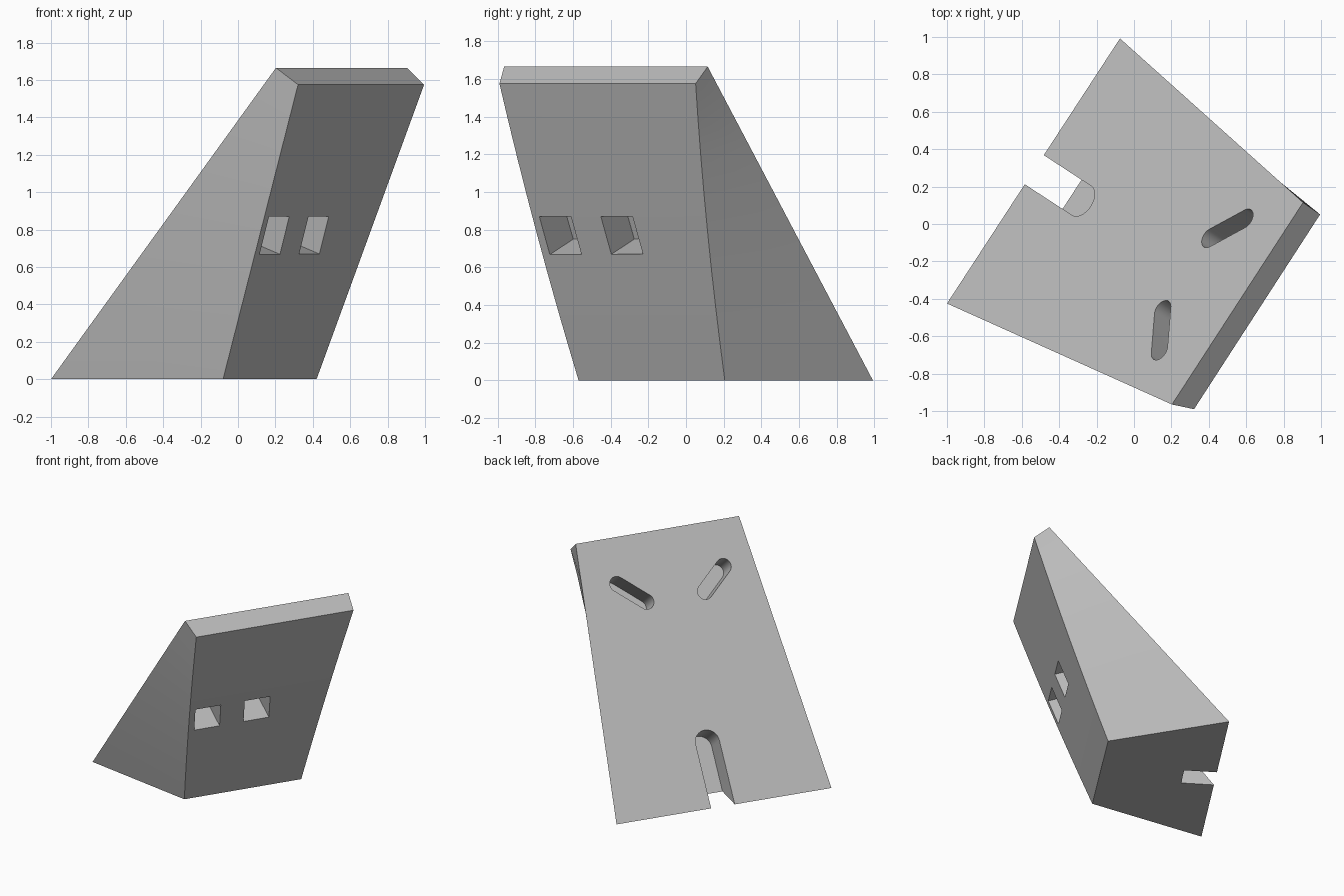
import bpy, bmesh, math
from mathutils import Vector

cube = bpy.data.objects.get("Cube")
if cube:
    bpy.data.objects.remove(cube, do_unlink=True)

grey = bpy.data.materials.new("plain grey")
grey.use_nodes = True
colour = (0.5, 0.5, 0.5, 1)
grey.diffuse_color = colour
grey.node_tree.nodes["Principled BSDF"].inputs["Base Color"].default_value = colour


def loft(name, loops):
    """Solid skinned through matching closed loops of points."""
    bm = bmesh.new()
    rings = [[bm.verts.new(p) for p in loop] for loop in loops]
    for a, b in zip(rings, rings[1:]):
        for i in range(len(a)):
            j = (i + 1) % len(a)
            bm.faces.new((a[i], a[j], b[j], b[i]))
    bm.faces.new(rings[0])
    bm.faces.new(rings[-1])
    bmesh.ops.recalc_face_normals(bm, faces=bm.faces)
    mesh = bpy.data.meshes.new(name)
    bm.to_mesh(mesh)
    bm.free()
    mesh.materials.append(grey)
    obj = bpy.data.objects.new(name, mesh)
    bpy.context.collection.objects.link(obj)
    return obj


# Leaning wedge: base corners and top corners, with slightly bowed front edges
base = [Vector(p) for p in ((-1, -.425, 0), (-.075, .992, 0), (.42, .206, 0), (-.08, -.57, 0))]
top = [Vector(p) for p in ((.203, -.965, 1.665), (.904, .115, 1.665), (.995, .051, 1.575), (.321, -.99, 1.575))]
rows = 8
loops = []
for r in range(rows + 1):
    t = r / rows
    ring = [a.lerp(b, t) for a, b in zip(base, top)]
    for p in ring[2:]:
        p.y -= 0.056 * t * (1 - t)
    loops.append(ring)
body = loft("wedge_body", loops)

# Axes of the sloping back face
origin = (base[0] + base[1]) / 2
across = (base[1] - base[0]).normalized()
uphill = (top[0] + top[1]) / 2 - origin
uphill = (uphill - across * uphill.dot(across)).normalized()
normal = across.cross(uphill)
if normal.z < 0:
    normal = -normal


def slot(name, start, end, radius, depth):
    """Round-ended cutter sunk square into the slope."""
    a, b = Vector(start), Vector(end)
    heading = math.atan2(b.y - a.y, b.x - a.x)
    outline = []
    for centre, turn in ((b, -math.pi / 2), (a, math.pi / 2)):
        for k in range(17):
            ang = heading + turn + math.pi * k / 16
            outline.append(centre + radius * Vector((math.cos(ang), math.sin(ang))))
    return loft(name, [[origin + across * p.x + uphill * p.y + normal * d for p in outline]
                       for d in (0.1, -depth)])


cutters = [slot("notch_cutter", (.008, -.5), (.008, .49), .093, .19)]
for name, u, side in (("left_slot_cutter", .31, 1), ("right_slot_cutter", -.34, -1)):
    cutters.append(slot(name, (u - side * .094, 1.6), (u + side * .094, 1.765), .058, .19))

# Square pockets in the front, sunk square to the leaning face
front_low, front_high = (base[2] + base[3]) / 2, (top[2] + top[3]) / 2
lean = (front_high - front_low).normalized()
inward = lean.cross(across).normalized()
if inward.x > 0:
    inward = -inward
rise = Vector((.26, -.285, 1))
for name, centre in (("middle_pocket_cutter", (.406, -.34, .77)), ("side_pocket_cutter", (.191, -.664, .77))):
    outline = [Vector(centre) + across * i * .1 + rise * j * .1
               for i, j in ((-1, -1), (1, -1), (1, 1), (-1, 1))]
    cutters.append(loft(name, [[p + inward * d for p in outline] for d in (-.1, .235)]))

# Cut the recesses and tidy up
bpy.ops.object.select_all(action="DESELECT")
body.select_set(True)
bpy.context.view_layer.objects.active = body
for cutter in cutters:
    cutter.hide_render = True
    mod = body.modifiers.new(cutter.name, "BOOLEAN")
    mod.operation = "DIFFERENCE"
    mod.solver = "EXACT"
    mod.object = cutter
    bpy.ops.object.modifier_apply(modifier=mod.name)
    bpy.data.objects.remove(cutter, do_unlink=True)
bpy.ops.object.shade_smooth_by_angle(angle=math.radians(30))
